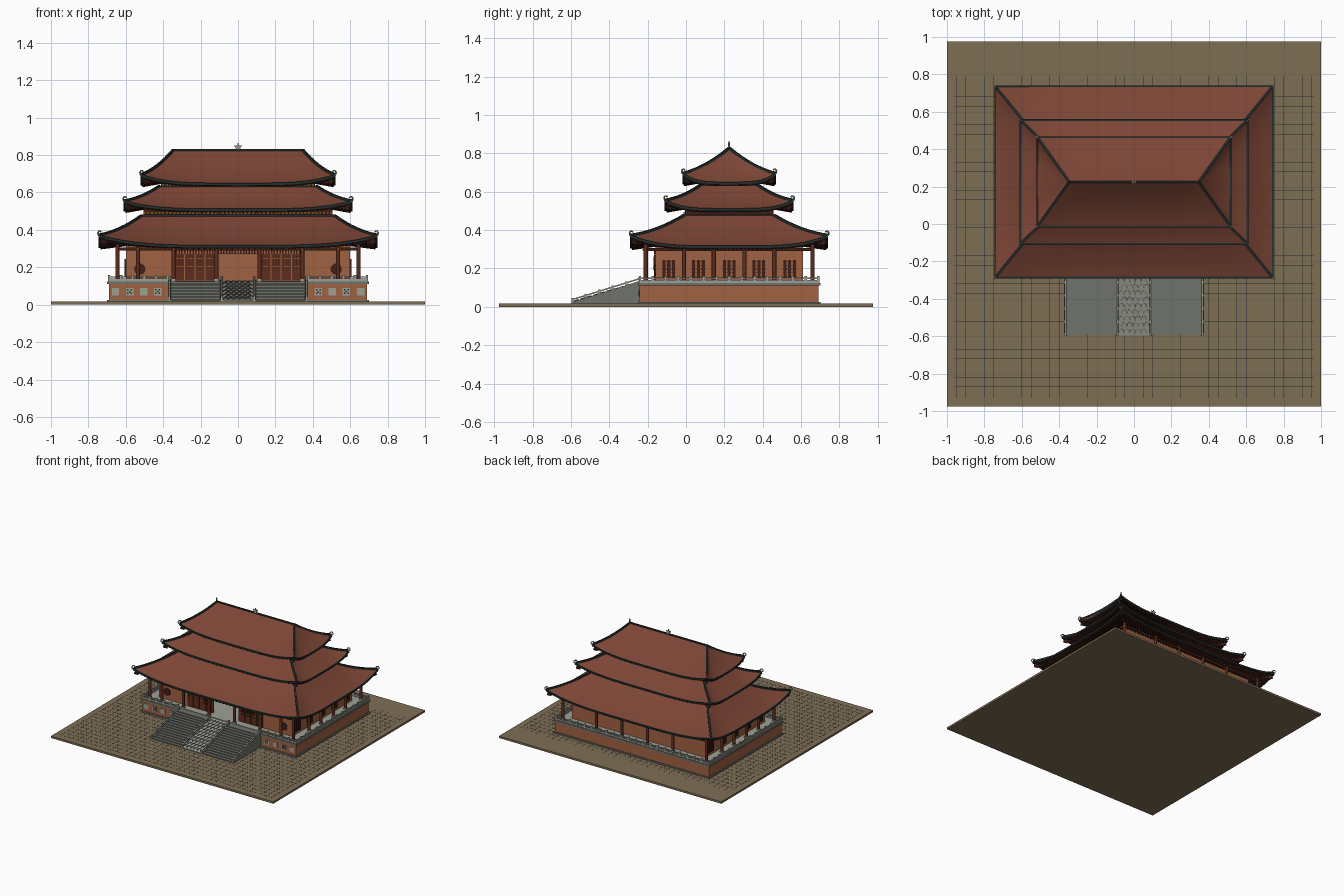
import bpy, bmesh, math
from mathutils import Vector, Matrix

if "Cube" in bpy.data.objects:
    bpy.data.objects.remove(bpy.data.objects["Cube"])


def srgb(r, g, b):
    return tuple(((c / 255 + 0.055) / 1.055) ** 2.4 for c in (r, g, b)) + (1.0,)


def material(name, *rgb):
    m = bpy.data.materials.new(name)
    m.diffuse_color = srgb(*rgb)
    m.use_nodes = True
    m.node_tree.nodes["Principled BSDF"].inputs["Base Color"].default_value = m.diffuse_color
    return m


TILE = material("roof tile red", 124, 69, 53)
WALL = material("terracotta wall", 160, 98, 66)
EARTH = material("paving brown", 127, 110, 85)
STEP = material("step grey", 112, 116, 108)
STONE = material("pale stone", 158, 160, 148)
TRIM = material("dark slate trim", 34, 46, 46)
WOOD = material("dark wood", 62, 31, 22)
COLUMN = material("column red", 94, 44, 30)
GOLD = material("gold", 186, 122, 28)
CY = 0.225           # centre of the hall in y


class Part:
    """Collects boxes, beams and cylinders in one mesh."""

    def __init__(self, name, *mats):
        self.name, self.mats, self.bm = name, mats, bmesh.new()

    def box(self, x0, x1, y0, y1, z0, z1):
        m = Matrix.Translation(((x0 + x1) / 2, (y0 + y1) / 2, (z0 + z1) / 2))
        bmesh.ops.create_cube(self.bm, size=1, matrix=m @ Matrix.Diagonal((x1 - x0, y1 - y0, z1 - z0, 1)))

    def beam(self, p, q, w, h):
        p, q = Vector(p), Vector(q)
        d = q - p
        m = Matrix.Translation((p + q) / 2) @ d.to_track_quat('Y', 'Z').to_matrix().to_4x4()
        bmesh.ops.create_cube(self.bm, size=1, matrix=m @ Matrix.Diagonal((w, d.length, h, 1)))

    def chain(self, pts, w, h):
        for p, q in zip(pts, pts[1:]):
            self.beam(p, q, w, h)

    def cyl(self, x, y, z0, z1, r, n=12, rot=None):
        m = Matrix.Translation((x, y, (z0 + z1) / 2))
        if rot:
            m = m @ rot
        bmesh.ops.create_cone(self.bm, cap_ends=True, segments=n, radius1=r, radius2=r, depth=z1 - z0, matrix=m)

    def prism(self, x0, x1, profile):
        a = [self.bm.verts.new((x0, y, z)) for y, z in profile]
        b = [self.bm.verts.new((x1, y, z)) for y, z in profile]
        self.bm.faces.new(a)
        self.bm.faces.new(b[::-1])
        for i in range(len(a)):
            self.bm.faces.new((a[i - 1], a[i], b[i], b[i - 1]))

    def done(self, smooth=False):
        bmesh.ops.recalc_face_normals(self.bm, faces=self.bm.faces)
        me = bpy.data.meshes.new(self.name)
        self.bm.to_mesh(me)
        ob = bpy.data.objects.new(self.name, me)
        bpy.context.collection.objects.link(ob)
        for m in self.mats:
            me.materials.append(m)
        if smooth:
            bpy.context.view_layer.objects.active = ob
            ob.select_set(True)
            bpy.ops.object.shade_smooth_by_angle(angle=math.radians(35))
            ob.select_set(False)


def roof(tag, ex, ey, tx, ty, ze, lift, zt, bx, by):
    """Hipped roof with concave slopes and upturned corners."""
    def pt(side, u, v):
        hx, hy = ex + (tx - ex) * v, ey + (ty - ey) * v
        z = ze + (zt - ze) * (0.6 * v + 0.4 * v * v) + lift * abs(u) ** 4 * (1 - v)
        s = 1 if side < 2 else -1
        x, y = (u * hx, -hy) if side % 2 == 0 else (hx, u * hy)
        return Vector((s * x, CY + s * y, z))

    cover = Part(tag + "_roof", TILE, WOOD)
    us, vs = [i / 12 - 1 for i in range(25)], [j / 8 for j in range(9)]
    down = Vector((0, 0, 0.014))
    for side in range(4):
        rows = [[pt(side, u, v) for u in us] for v in vs]
        edge = [p - down for p in rows[0]]
        inner = [Vector((p.x * bx / ex, CY + (p.y - CY) * by / ey, ze + 0.012)) for p in edge]
        rows = [inner, edge] + rows
        grid = [[cover.bm.verts.new(p) for p in r] for r in rows]
        for j in range(len(grid) - 1):
            for i in range(24):
                f = cover.bm.faces.new((grid[j][i], grid[j][i + 1], grid[j + 1][i + 1], grid[j + 1][i]))
                f.material_index = 1 if j < 2 else 0
    bmesh.ops.remove_doubles(cover.bm, verts=cover.bm.verts, dist=1e-5)
    bmesh.ops.dissolve_degenerate(cover.bm, edges=cover.bm.edges, dist=1e-5)
    cover.done(True)

    trim = Part(tag + "_eave_trim", TRIM)
    horn = Part(tag + "_corner_brackets", WOOD)
    curl = Part(tag + "_corner_curls", STONE)
    rafters = Part(tag + "_rafters", WOOD)
    for side in range(4):
        trim.chain([pt(side, u, 0) - down * 0.4 for u in us], 0.012, 0.014)
        trim.chain([pt(side, 1, v) + down * 0.2 for v in vs], 0.013, 0.012)
        tip = pt(side, 1, 0)
        out = Vector((math.copysign(1, tip.x), math.copysign(1, tip.y - CY), 0)).normalized()
        for k in range(3):
            a = tip - out * (0.012 + 0.026 * k)
            horn.beam(a - down * 1.6, a - out * 0.03 - down * 2.4, 0.012, 0.045 - 0.008 * k)
        ring = [tip + out * 0.013 * math.cos(t) + Vector((0, 0, 0.010 + 0.013 * math.sin(t)))
                for t in [i * math.pi / 5 - 2.4 for i in range(9)]]
        curl.chain(ring, 0.006, 0.006)
        for i in range(1, 48):
            e = pt(side, i / 24 - 1, 0) - down * 1.3
            k = Vector((e.x * bx / ex, CY + (e.y - CY) * by / ey, ze))
            rafters.beam(e + (k - e) * 0.04, k, 0.007, 0.008)
    trim.box(-tx, tx, CY - ty - 0.005, CY + ty + 0.005, zt - 0.004, zt + 0.006)
    for p in (trim, horn, curl, rafters):
        p.done()


roof("lower", 0.74, 0.51, 0.515, 0.235, 0.317, 0.055, 0.475, 0.60, 0.385)
roof("middle", 0.605, 0.33, 0.42, 0.15, 0.512, 0.043, 0.632, 0.50, 0.225)
roof("upper", 0.515, 0.238, 0.345, 0.0, 0.650, 0.045, 0.826, 0.41, 0.14)

# storeys between the roofs, with gold bracket blocks
storeys = Part("upper_storeys", WOOD)
gold = Part("gold_blocks", GOLD)
for hx, hy, z0, z1 in ((0.505, 0.23, 0.46, 0.53), (0.413, 0.145, 0.61, 0.67)):
    storeys.box(-hx, hx, CY - hy, CY + hy, z0, z1)
for hx, y, z in ((0.60, -0.222, 0.297), (0.50, CY - 0.233, 0.491), (0.41, CY - 0.148, 0.640)):
    n = round(hx / 0.02)
    for i in range(-n, n + 1):
        gold.box(i * 0.02 - 0.005, i * 0.02 + 0.005, y - 0.004, y + 0.004, z - 0.003, z + 0.003)
gold.box(-0.06, 0.06, CY - 0.24, CY - 0.23, 0.474, 0.486)
storeys.done()

# ridge ornament
orn = Part("ridge_finial", STONE)
orn.cyl(0, CY, 0.837, 0.847, 0.014, 12, Matrix.Rotation(math.pi / 2, 4, 'X'))
for a in (-1, 0, 1):
    orn.beam((a * 0.008, CY, 0.84), (a * 0.02, CY, 0.865 - 0.013 * abs(a)), 0.006, 0.006)
orn.box(-0.012, 0.012, CY - 0.005, CY + 0.005, 0.825, 0.835)
orn.done()

# courtyard with thin joints
yard = Part("courtyard", EARTH)
yard.box(-1, 1, -0.975, 0.975, 0, 0.016)
yard.done()
joints = Part("paving_joints", TRIM)
for i in range(-19, 20):
    joints.box(i * 0.05 - 0.0007, i * 0.05 + 0.0007, -0.93, 0.79, 0.015, 0.0166)
for i in range(-18, 16):
    joints.box(-0.96, 0.96, i * 0.05 - 0.0207, i * 0.05 - 0.0193, 0.015, 0.0166)
joints.done()

# platform
base = Part("platform", WALL)
base.box(-0.69, 0.69, -0.242, 0.692, 0.016, 0.112)
base.done()
slab = Part("platform_slab", STEP)
slab.box(-0.70, 0.70, -0.25, 0.70, 0.11, 0.125)
slab.box(-0.70, 0.70, -0.25, 0.70, 0.016, 0.026)
slab.done()
floor = Part("stone_floor", STONE)
floor.box(-0.67, 0.67, -0.22, 0.67, 0.12, 0.128)
floor.done()
tiles, motif = Part("base_panels", STONE), Part("panel_motifs", TRIM)
for s in (-1, 1):
    for i, x in enumerate((0.43, 0.505, 0.58, 0.655)):
        tiles.box(s * x - 0.02, s * x + 0.02, -0.246, -0.24, 0.05, 0.09)
        if i % 2 == 0:
            for dx, dz in ((-1, -1), (1, -1), (-1, 1), (1, 1), (0, 0)):
                cx, cz = s * x + dx * 0.009, 0.07 + dz * 0.009
                motif.box(cx - 0.004, cx + 0.004, -0.248, -0.245, cz - 0.004, cz + 0.004)
tiles.done()
motif.done()

# balustrade around the terrace
rail = Part("balustrade", STONE)
runs = [((-0.69, 0.69), (0.69, 0.69)), ((-0.69, -0.24), (-0.69, 0.69)), ((0.69, -0.24), (0.69, 0.69)),
        ((-0.69, -0.24), (-0.375, -0.24)), ((0.375, -0.24), (0.69, -0.24))]
for (ax, ay), (bx, by) in runs:
    rail.beam((ax, ay, 0.132), (bx, by, 0.132), 0.007, 0.014)
    rail.beam((ax, ay, 0.149), (bx, by, 0.149), 0.010, 0.006)
    n = max(2, round(math.hypot(bx - ax, by - ay) / 0.065))
    for i in range(n + 1):
        x, y = ax + (bx - ax) * i / n, ay + (by - ay) * i / n
        rail.box(x - 0.006, x + 0.006, y - 0.006, y + 0.006, 0.12, 0.16)

# stairs, stringers, sloped rails and carved ramp
stairs, sides = Part("stairs", STEP), Part("stair_stringers", STEP)
N = 14
for i in range(N):
    for s in (-1, 1):
        x0, x1 = sorted((s * 0.085, s * 0.365))
        stairs.box(x0, x1, -0.59 + 0.34 * i / N, -0.24, 0.016, 0.016 + 0.109 * (i + 1) / N)
for x in (-0.367, -0.087, 0.087, 0.367):
    sides.prism(x - 0.008, x + 0.008, [(-0.595, 0.016), (-0.24, 0.016), (-0.24, 0.135), (-0.595, 0.024)])
    rail.beam((x, -0.597, 0.036), (x, -0.24, 0.147), 0.010, 0.007)
    for i in range(6):
        y = -0.592 + 0.07 * i
        z = 0.036 + (y + 0.597) * 0.311
        rail.box(x - 0.006, x + 0.006, y - 0.006, y + 0.006, z - 0.02, z + 0.008)
ramp = Part("carved_ramp", STONE)
ramp.prism(-0.08, 0.08, [(-0.595, 0.016), (-0.24, 0.016), (-0.24, 0.128), (-0.595, 0.024)])
carve = Part("ramp_carving", STEP)
for j in range(10):
    for i in range(-2, 3):
        cx, cy = i * 0.03 + (0.0075 if j % 2 else -0.0075), -0.583 + j * 0.034
        arc = []
        for k in range(6):
            x, y = cx + 0.015 * math.cos(k * math.pi / 5), cy + 0.022 * math.sin(k * math.pi / 5)
            arc.append((x, y, 0.027 + (y + 0.595) * 0.293))
        carve.chain(arc, 0.005, 0.006)
for p in (stairs, sides, rail, ramp, carve):
    p.done()

# hall walls, open at the central bay
wall = Part("hall_walls", WALL)
wall.box(-0.60, 0.60, 0.595, 0.61, 0.125, 0.33)
for s in (-1, 1):
    wall.box(*sorted((s * 0.585, s * 0.60)), -0.16, 0.61, 0.125, 0.33)
    wall.box(*sorted((s * 0.115, s * 0.60)), -0.16, -0.145, 0.125, 0.33)
wall.box(-0.115, 0.115, -0.16, -0.145, 0.275, 0.33)
wall.done()

# colonnade with its tie beam
cols, feet = Part("columns", COLUMN), Part("column_feet", STONE)
spots = [(x, y) for x in (-0.645, -0.345, -0.115, 0.115, 0.345, 0.645) for y in (-0.21, 0.66)]
spots += [(x, y) for x in (-0.645, 0.645) for y in (-0.01, 0.145, 0.305, 0.46)]
spots += [(-0.535, -0.21), (0.535, -0.21)]
for x, y in spots:
    cols.cyl(x, y, 0.126, 0.325, 0.011)
    feet.cyl(x, y, 0.126, 0.138, 0.016)
cols.done(True)
feet.done(True)
tie = Part("tie_beams", WOOD)
for y in (-0.21, 0.66):
    tie.box(-0.65, 0.65, y - 0.007, y + 0.007, 0.29, 0.306)
for x in (-0.645, 0.645):
    tie.box(x - 0.007, x + 0.007, -0.21, 0.66, 0.29, 0.306)
tie.done()

# lattices: side windows, front doors, round windows
lat, doors = Part("lattices", WOOD), Part("door_panels", COLUMN)
for s in (-1, 1):
    x0, x1 = sorted((s * 0.598, s * 0.606))
    for y in (-0.09, 0.065, 0.225, 0.38, 0.54):
        for k in (-1, 0, 1):
            lat.box(x0, x1, y + k * 0.025 - 0.008, y + k * 0.025 + 0.008, 0.15, 0.245)
        for k in range(5):
            lat.box(x0, x1, y - 0.036, y + 0.036, 0.155 + k * 0.02, 0.159 + k * 0.02)
    lat.cyl(s * 0.525, -0.161, 0.186, 0.194, 0.03, 24, Matrix.Rotation(math.pi / 2, 4, 'X'))
    for k in range(4):
        c = s * (0.148 + k * 0.055)
        doors.box(c - 0.025, c + 0.025, -0.166, -0.158, 0.13, 0.27)
        for j in (-1, 0, 1):
            lat.box(c + j * 0.014 - 0.002, c + j * 0.014 + 0.002, -0.169, -0.165, 0.19, 0.262)
        for z in (0.205, 0.248):
            gold.box(c - 0.018, c + 0.018, -0.171, -0.167, z - 0.002, z + 0.002)
for i in range(-22, 23):
    lat.box(i * 0.015 - 0.004, i * 0.015 + 0.004, -0.167, -0.157, 0.272, 0.297)
lat.done()
doors.done()
gold.done()
